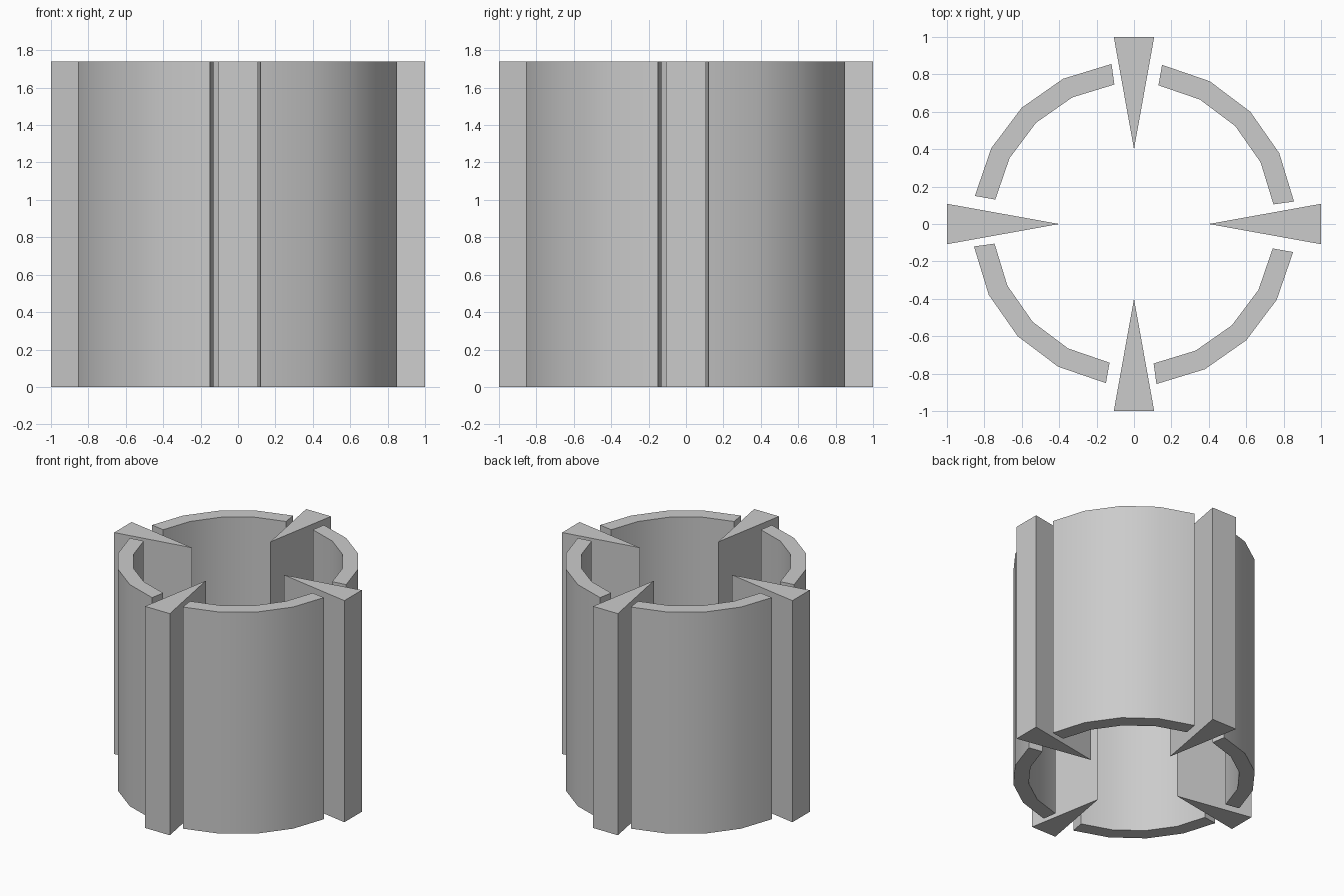
import bpy, bmesh
from math import radians, cos, sin, pi

if "Cube" in bpy.data.objects:
    bpy.data.objects.remove(bpy.data.objects["Cube"])

HEIGHT = 1.74
R_OUT, R_IN = 0.864, 0.753


def prism(name, outline, turn):
    """Extrude a counter-clockwise outline up from the ground, turned about z."""
    c, s = cos(turn), sin(turn)
    bm = bmesh.new()
    verts = [bm.verts.new((x * c - y * s, x * s + y * c, 0)) for x, y in outline]
    face = bm.faces.new(verts)
    ext = bmesh.ops.extrude_face_region(bm, geom=[face])
    top = [g for g in ext["geom"] if isinstance(g, bmesh.types.BMVert)]
    bmesh.ops.translate(bm, verts=top, vec=(0, 0, HEIGHT))
    bmesh.ops.recalc_face_normals(bm, faces=bm.faces[:])
    mesh = bpy.data.meshes.new(name)
    bm.to_mesh(mesh)
    bm.free()
    ob = bpy.data.objects.new(name, mesh)
    bpy.context.collection.objects.link(ob)
    return ob


# Cross-sections: curved wall of four facets, and a pointed fin
angles = [radians(8 + 18 * i) for i in range(5)]
wall = [(R_OUT * cos(a), R_OUT * sin(a)) for a in angles]
wall += [(R_IN * cos(a), R_IN * sin(a)) for a in reversed(angles)]
fin = [(0.4, 0), (1, -0.108), (1, 0.108)]

# Four walls and four fins around the centre
for i, side in enumerate(("right", "back", "left", "front")):
    prism("fin_" + side, fin, i * pi / 2)
    ob = prism(f"curved_wall_{i + 1}", wall, i * pi / 2)
    bpy.ops.object.select_all(action="DESELECT")
    ob.select_set(True)
    bpy.context.view_layer.objects.active = ob
    bpy.ops.object.shade_smooth_by_angle(angle=radians(30))
